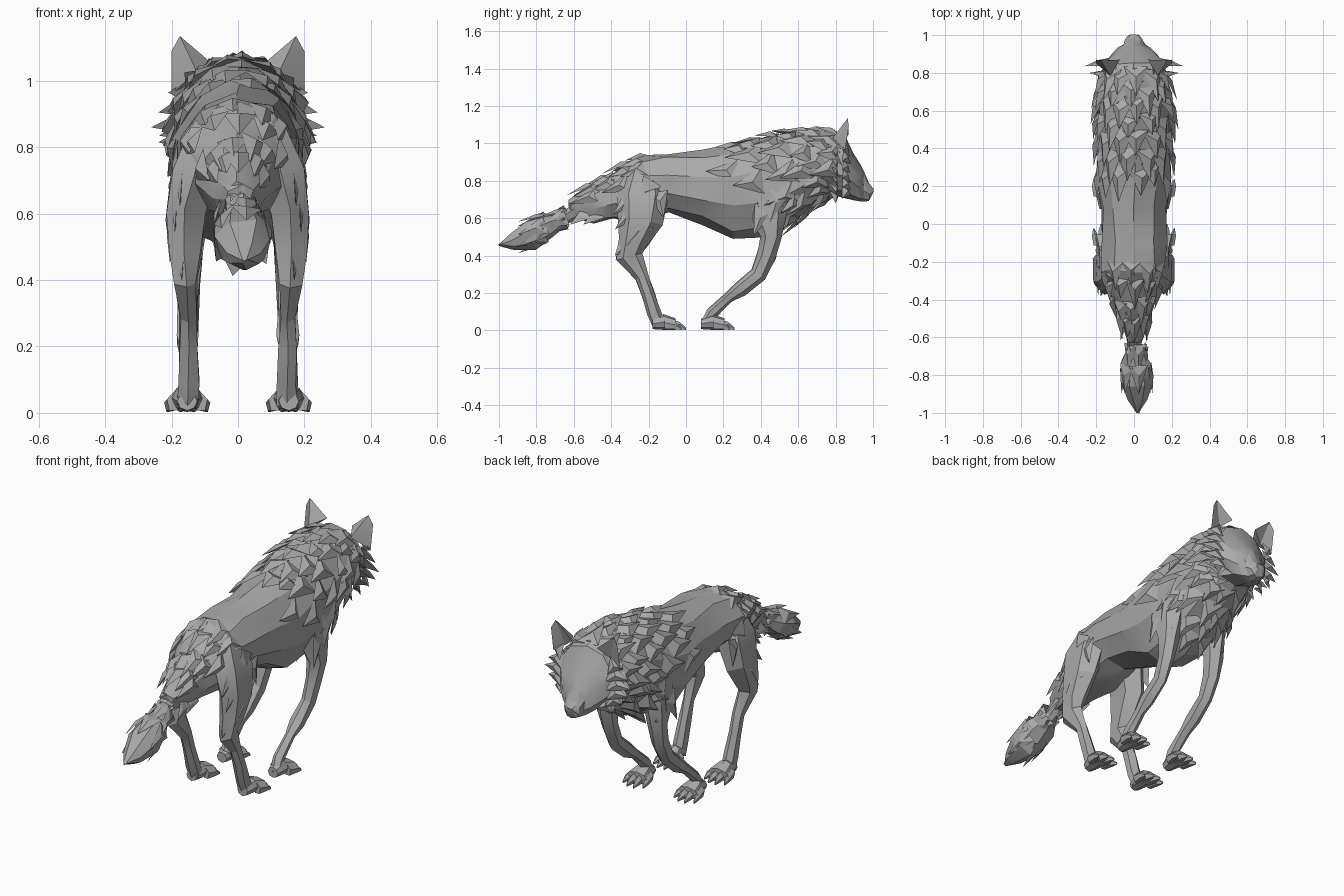
import bpy, bmesh, math, random
from mathutils import Vector

random.seed(4)
if "Cube" in bpy.data.objects:
    bpy.data.objects.remove(bpy.data.objects["Cube"], do_unlink=True)

GREY = (0.4, 0.4, 0.4, 1)
fur = bpy.data.materials.new("grey_fur")
fur.use_nodes = True
fur.diffuse_color = GREY
fur.node_tree.nodes["Principled BSDF"].inputs["Base Color"].default_value = GREY
parts = []


def finish(name, bm):
    bmesh.ops.recalc_face_normals(bm, faces=bm.faces[:])
    bmesh.ops.triangulate(bm, faces=bm.faces[:])
    mesh = bpy.data.meshes.new(name)
    bm.to_mesh(mesh)
    bm.free()
    mesh.materials.append(fur)
    obj = bpy.data.objects.new(name, mesh)
    bpy.context.collection.objects.link(obj)
    parts.append(obj)


def add_loft(bm, rings, n=7, vertical=False, jitter=0.0):
    """Skin rings (x, y, z, half width, half depth) along a path."""
    centres = [Vector(r[:3]) for r in rings]
    loops = []
    for i, (x, y, z, rx, rd) in enumerate(rings):
        t = centres[min(i + 1, len(rings) - 1)] - centres[max(i - 1, 0)]
        t = Vector((0, 1, 0)) if vertical else Vector((0, t.y, t.z)).normalized()
        up = Vector((0, -t.z, t.y))
        loop = []
        for k in range(n):
            a = math.tau * k / n
            p = centres[i] + Vector((rx * math.sin(a), 0, 0)) + up * rd * math.cos(a)
            p += Vector([random.uniform(-jitter, jitter) for _ in range(3)])
            loop.append(bm.verts.new(p))
        loops.append(loop)
    for a, b in zip(loops, loops[1:]):
        for k in range(n):
            j = (k + 1) % n
            bm.faces.new((a[k], a[j], b[j], b[k]))
    bm.faces.new(loops[0])
    bm.faces.new(loops[-1])


def loft(name, rings, **kw):
    bm = bmesh.new()
    add_loft(bm, rings, **kw)
    finish(name, bm)


def tuft(bm, root, tip, normal, width, lift):
    """One pointed lock of fur with a raised ridge."""
    root, tip, normal = Vector(root), Vector(tip), Vector(normal).normalized()
    side = (tip - root).cross(normal).normalized() * width
    l, r, t = (bm.verts.new(p) for p in (root - side, root + side, tip))
    ridge = bm.verts.new(root.lerp(tip, 0.35) + normal * lift)
    for f in ((l, r, t), (l, ridge, t), (r, ridge, t), (l, r, ridge)):
        bm.faces.new(f)


# Torso profile: y, top, bottom, half width
PROFILE = [(-.62, .70, .60, .04), (-.50, .78, .58, .08), (-.40, .84, .59, .12),
           (-.25, .94, .59, .175), (-.10, .95, .63, .18), (.08, .96, .57, .175),
           (.25, .99, .49, .20), (.40, 1.03, .49, .20), (.55, 1.06, .56, .20),
           (.70, 1.07, .67, .185), (.82, 1.05, .73, .16)]


def section(y):
    for a, b in zip(PROFILE, PROFILE[1:]):
        if y <= b[0]:
            f = max(0, (y - a[0]) / (b[0] - a[0]))
            return [p + (q - p) * f for p, q in zip(a, b)]
    return PROFILE[-1]


def rings_from(profile):
    return [(0, y, (t + b) / 2, w, (t - b) / 2) for y, t, b, w in profile]


loft("torso", rings_from(PROFILE), n=10, vertical=True, jitter=.01)

# Head: broad brow stepping in to a narrow muzzle
loft("head", rings_from([(.76, 1.06, .73, .165), (.85, 1.035, .71, .165),
                         (.895, .95, .695, .125), (.93, .885, .69, .09),
                         (.95, .85, .685, .058), (.98, .785, .695, .048),
                         (1.0, .757, .73, .03)]),
     n=10, vertical=True, jitter=.004)


def coat(name, start, stop, step, angles, length, flare, width):
    """Staggered rows of tufts lying back along the torso."""
    bm = bmesh.new()
    y, row = start, 0
    while y > stop:
        for deg in angles:
            root_y = y + random.uniform(-.25, .25) * step
            _, top, bottom, w = section(root_y)
            h = (top - bottom) / 2
            a = math.radians(deg + 14 * (row % 2) + random.uniform(-6, 6))
            nrm = Vector((math.sin(a) / w, 0, math.cos(a) / h)).normalized()
            root = Vector((w * math.sin(a), root_y, bottom + h + h * math.cos(a)))
            reach = length * random.uniform(.75, 1.2)
            _, t2, b2, w2 = section(root_y - reach)
            h2 = (t2 - b2) / 2
            tip = Vector((w2 * math.sin(a), root_y - reach, b2 + h2 + h2 * math.cos(a)))
            tuft(bm, root - nrm * .01, tip + nrm * flare * random.uniform(.4, 1.2),
                 nrm, width, .025)
        y -= step
        row += 1
    finish(name, bm)


coat("mane", .83, .52, .085, range(-105, 100, 28), .15, .035, .065)
coat("back_fur", .50, .27, .10, range(-77, 75, 28), .17, .022, .07)
coat("chest_fur", .76, .50, .08, range(120, 235, 28), .11, .04, .055)
coat("rump_fur", -.22, -.56, .085, range(-72, 60, 32), .14, .025, .05)

# Tail with its plume
loft("tail", [(0, -.56, .66, .05, .05), (0, -.65, .60, .035, .035),
              (.01, -.73, .56, .085, .065), (.015, -.83, .51, .09, .082),
              (.02, -.93, .475, .055, .045), (.02, -1.0, .46, .004, .004)],
     n=7, jitter=.006)
bm = bmesh.new()
for y, z, w in ((-.64, .605, .05), (-.75, .55, .085)):
    for k in range(6):
        a = math.tau * (k + random.random() * .4) / 6
        out = Vector((math.sin(a), 0, math.cos(a)))
        root = Vector((.012, y, z)) + out * w * .85
        tuft(bm, root, root + out * .015 + Vector((0, -.15, -.055)), out, .05, .015)
finish("tail_fur", bm)

# Tufts hanging below the tail root
bm = bmesh.new()
for x in (-.06, 0, .06):
    for y in (-.46, -.53):
        tuft(bm, (x, y, .63), (x * 1.2, y - .09, .565), (x, -.1, -.05), .04, .015)
finish("tail_root_fur", bm)

HIND = [(.08, -.23, .86, .07, .08), (.125, -.235, .73, .085, .14),
        (.158, -.245, .59, .066, .125), (.16, -.285, .47, .052, .078),
        (.157, -.305, .395, .038, .072), (.15, -.235, .29, .028, .036),
        (.15, -.205, .20, .03, .034), (.148, -.17, .09, .033, .036),
        (.15, -.145, .03, .035, .035)]
FORE = [(.11, .42, .82, .07, .10), (.14, .44, .63, .065, .10),
        (.15, .455, .50, .05, .055), (.15, .43, .40, .038, .05),
        (.15, .385, .30, .033, .042), (.15, .29, .22, .036, .04),
        (.15, .23, .175, .027, .028), (.15, .135, .09, .028, .03),
        (.15, .11, .03, .034, .033)]

for s, side in ((1, "left"), (-1, "right")):
    for kind, leg, toe_y in (("hind", HIND, 0), ("fore", FORE, .26)):
        loft(f"{side}_{kind}_leg", [(s * r[0], *r[1:]) for r in leg], n=6, jitter=.004)

        # Paw: a wedge widening to four pointed toes
        bm = bmesh.new()
        cx = s * .153
        add_loft(bm, [(cx, toe_y - .18, .035, .03, .028), (cx, toe_y - .12, .045, .045, .042),
                      (cx, toe_y - .055, .034, .064, .031)], n=8, vertical=True)
        for i in range(4):
            off = i - 1.5
            end = toe_y - .025 * (abs(off) > 1)
            add_loft(bm, [(cx + off * .028, end - .09, .032, .02, .03),
                          (cx + off * .035, end - .035, .024, .018, .022),
                          (cx + off * .040, end, .008, .003, .007)], n=5, vertical=True)
        finish(f"{side}_{kind}_paw", bm)

    # Shaggy edges of thigh, hock and elbow
    bm = bmesh.new()
    for x, y, z, dy, dz in ((.165, -.28, .72, -.11, -.10), (.18, -.26, .66, -.12, -.12),
                            (.18, -.18, .80, -.10, -.16), (.195, -.22, .58, -.10, -.13),
                            (.16, -.31, .47, -.07, -.07), (.185, -.15, .74, .03, -.14),
                            (.19, .42, .66, -.06, -.16), (.17, .46, .56, -.04, -.12),
                            (.19, .50, .74, -.05, -.16)):
        tuft(bm, (s * x, y, z), (s * (x + .01), y + dy, z + dz), (s, 0, 0), .055, .016)
    finish(f"{side}_leg_fur", bm)

    # Cheek ruff
    bm = bmesh.new()
    for z, tx, tz in ((.97, .21, .965), (.93, .24, .905), (.88, .262, .86),
                      (.83, .24, .815), (.79, .20, .765), (.76, .15, .705)):
        for y, inset in ((.86, 0), (.79, .025)):
            tuft(bm, (s * min(.14, tx - .06), y, z - inset),
                 (s * (tx - inset), y * .5 + .405, tz - inset),
                 (s * .45, .75, .3), .045, .02)
    finish(f"{side}_cheek_ruff", bm)

    # Ear: broad cupped pyramid
    bm = bmesh.new()
    tip, corner, inner, outer, back, cup = (bm.verts.new((s * x, y, z)) for x, y, z in (
        (.175, .865, 1.135), (.2, .87, 1.09), (.075, .87, 1.05), (.2, .85, .96),
        (.125, .785, 1.03), (.135, .84, 1.0)))
    for f in ((tip, inner, back), (tip, back, corner), (corner, back, outer),
              (tip, corner, cup), (corner, outer, cup), (tip, cup, inner),
              (inner, cup, back), (cup, outer, back)):
        bm.faces.new(f)
    finish(f"{side}_ear", bm)

# Soften only the shallow facets
bpy.ops.object.select_all(action="DESELECT")
for obj in parts:
    obj.select_set(True)
bpy.context.view_layer.objects.active = parts[0]
bpy.ops.object.shade_smooth_by_angle(angle=math.radians(20))
